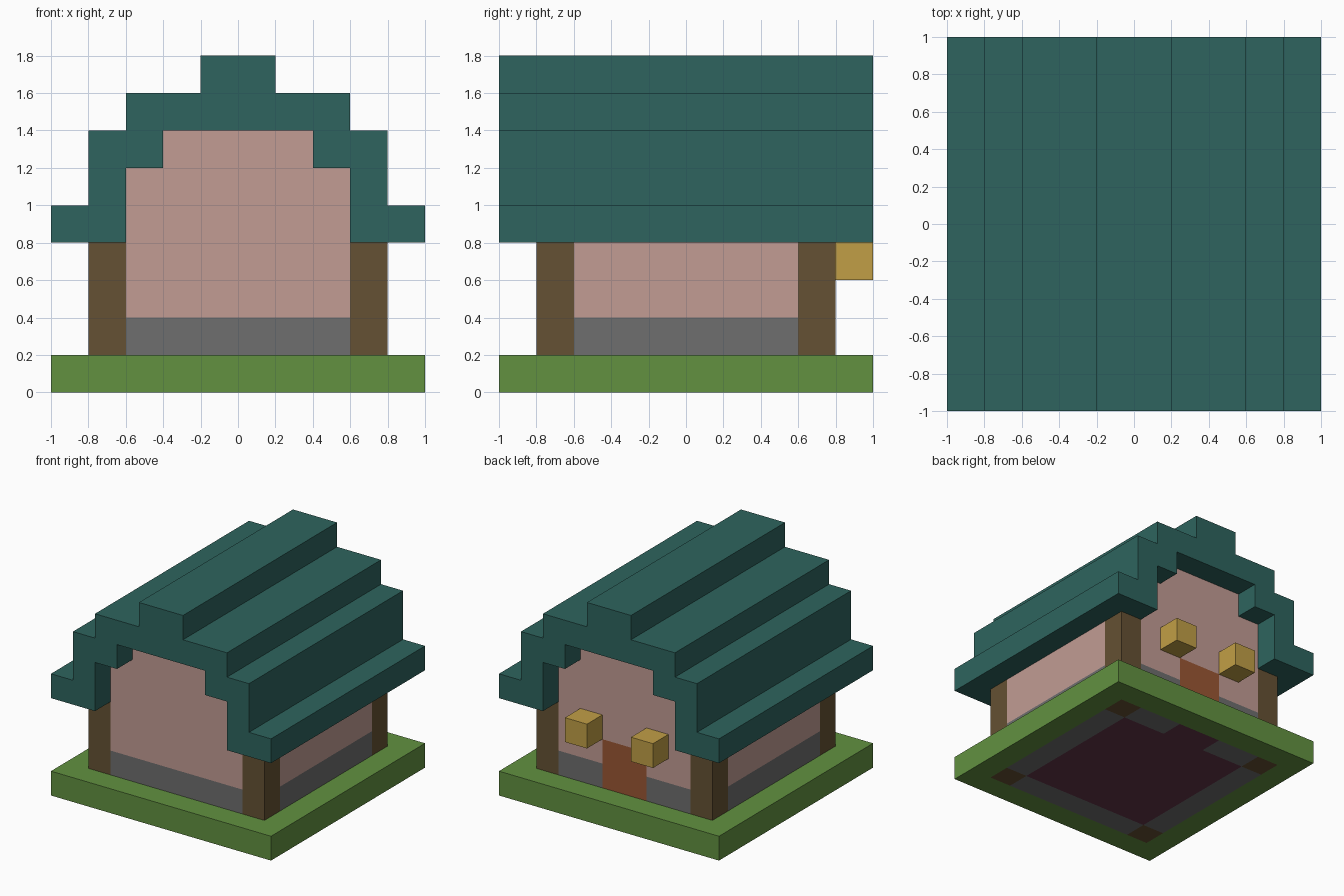
import bpy
import bmesh
from mathutils import Vector

U = 0.2  # block size; every dimension below is counted in blocks

cube = bpy.data.objects.get("Cube")
if cube:
    bpy.data.objects.remove(cube, do_unlink=True)


def linear(c):
    c /= 255
    return c / 12.92 if c <= 0.04045 else ((c + 0.055) / 1.055) ** 2.4


def material(name, *rgb):
    m = bpy.data.materials.new(name)
    m.use_nodes = True
    colour = [linear(c) for c in rgb] + [1]
    m.diffuse_color = colour
    m.node_tree.nodes["Principled BSDF"].inputs["Base Color"].default_value = colour
    return m


grass = material("grass green", 98, 145, 64)
stone = material("stone grey", 110, 110, 110)
plaster = material("pink plaster", 194, 156, 148)
timber = material("dark timber", 101, 81, 51)
tiles = material("teal tiles", 46, 100, 94)
door_wood = material("red brown door", 154, 86, 52)
floor_wood = material("plum floor", 100, 52, 72)
lamp = material("lantern gold", 193, 159, 70)


def finish(bm, name, mat):
    bmesh.ops.recalc_face_normals(bm, faces=bm.faces)
    mesh = bpy.data.meshes.new(name)
    bm.to_mesh(mesh)
    bm.free()
    mesh.materials.append(mat)
    obj = bpy.data.objects.new(name, mesh)
    bpy.context.collection.objects.link(obj)
    return obj


def prism(name, mat, outline, push):
    """Extrude a flat outline of block coordinates along a vector."""
    bm = bmesh.new()
    face = bm.faces.new([bm.verts.new(Vector(p) * U) for p in outline])
    ext = bmesh.ops.extrude_face_region(bm, geom=[face], use_keep_orig=True)
    moved = [v for v in ext["geom"] if isinstance(v, bmesh.types.BMVert)]
    bmesh.ops.translate(bm, verts=moved, vec=Vector(push) * U)
    return finish(bm, name, mat)


def box(name, mat, x, y, z):
    base = [(x[0], y[0], z[0]), (x[1], y[0], z[0]), (x[1], y[1], z[0]), (x[0], y[1], z[0])]
    return prism(name, mat, base, (0, 0, z[1] - z[0]))


def gable(name, mat, half, y, depth):
    """Prism along y whose right half outline is mirrored in x."""
    left = [(-x, z) for x, z in reversed(half) if x > 0]
    return prism(name, mat, [(x, y, z) for x, z in half + left], (0, depth, 0))


def square_ring(name, mat, outer, inner, height):
    bm = bmesh.new()
    corners = [(-1, -1), (1, -1), (1, 1), (-1, 1)]
    loops = [[bm.verts.new(Vector((r * x, r * y, z)) * U) for x, y in corners]
             for r, z in ((outer, 0), (outer, height), (inner, height), (inner, 0))]
    for a, b in zip(loops, loops[1:] + loops[:1]):
        for i in range(4):
            j = (i + 1) % 4
            bm.faces.new((a[i], a[j], b[j], b[i]))
    return finish(bm, name, mat)


# Ground and floor, the floor running out under the doorway
square_ring("lawn", grass, 5, 4, 1)
prism("floor", floor_wood,
      [(-3, -3, 0), (3, -3, 0), (3, 3, 0), (1, 3, 0), (1, 4, 0), (-1, 4, 0), (-1, 3, 0), (-3, 3, 0)],
      (0, 0, 1))

# Corner posts, side walls and back foundation on both sides
for side, s in (("left", 1), ("right", -1)):
    span = sorted((3 * s, 4 * s))
    for end, e in (("front", -1), ("back", 1)):
        box(f"{end}_{side}_post", timber, span, sorted((3 * e, 4 * e)), (0, 4))
    box(f"{side}_foundation", stone, span, (-3, 3), (0, 2))
    box(f"{side}_wall", plaster, span, (-3, 3), (2, 4))
    box(f"back_{side}_foundation", stone, sorted((s, 3 * s)), (3, 4), (0, 2))
    # Lantern beside the door
    box(f"{side}_lantern", lamp, sorted((s, 2 * s)), (4, 5), (3, 4))
box("front_foundation", stone, (-3, 3), (-4, -3), (0, 2))

# Stepped gable walls, the back one notched over the door
steps = [(3, 6), (2, 6), (2, 7)]
gable("front_wall", plaster, [(3, 2)] + steps, -4, 1)
gable("back_wall", plaster, [(1, 3), (1, 2), (3, 2)] + steps, 3, 1)
box("door", door_wood, (-1, 1), (3, 4), (1, 3))

# Stepped roof: underside from the ridge out to the eave, then up the outside
gable("roof", tiles,
      [(2, 7), (2, 6), (3, 6), (3, 4), (5, 4), (5, 5), (4, 5), (4, 7), (3, 7), (3, 8), (1, 8), (1, 9)],
      -5, 10)
